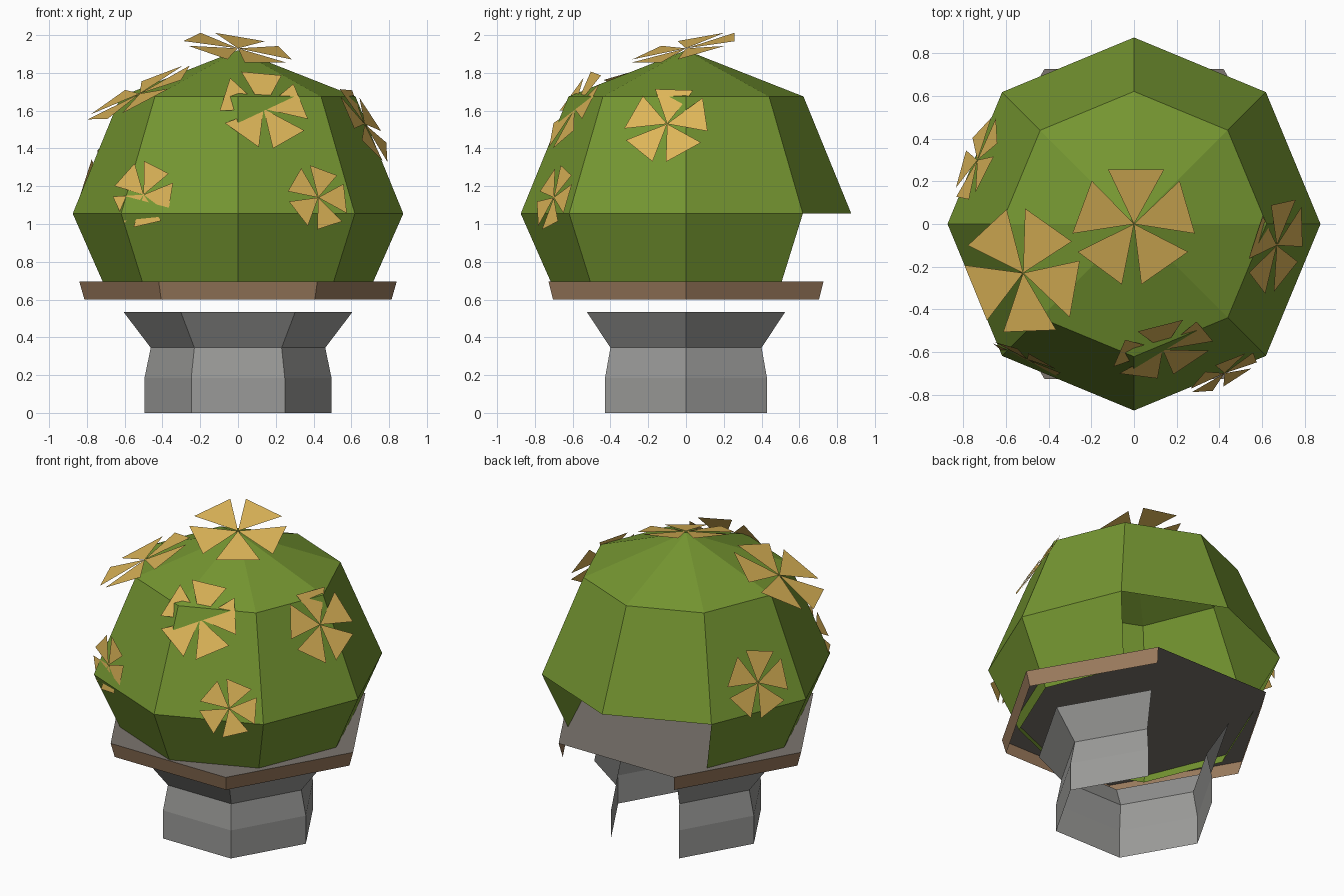
import bpy
import math
from mathutils import Vector

if "Cube" in bpy.data.objects:
    bpy.data.objects.remove(bpy.data.objects["Cube"])


def material(name, r, g, b):
    lin = lambda c: ((c / 255 + 0.055) / 1.055) ** 2.4
    m = bpy.data.materials.new(name)
    m.diffuse_color = (lin(r), lin(g), lin(b), 1)
    m.use_nodes = True
    m.node_tree.nodes["Principled BSDF"].inputs["Base Color"].default_value = m.diffuse_color
    return m


LEAF = material("leaf green", 117, 150, 49)
STONE = material("stone grey", 154, 154, 152)
SOIL = material("dark warm grey", 124, 117, 110)
RIM = material("rim brown", 156, 124, 94)
PETAL = material("petal gold", 221, 181, 88)


def make(name, verts, faces, mat):
    me = bpy.data.meshes.new(name)
    me.from_pydata(verts, [], faces)
    me.materials.append(mat)
    ob = bpy.data.objects.new(name, me)
    bpy.context.collection.objects.link(ob)
    return ob


def shell(name, n, rings, mat, apex=None, skip=()):
    """Stacked n-sided rings (radius, z); skip holds (band, side) openings."""
    verts = [(r * math.cos(math.tau * i / n), r * math.sin(math.tau * i / n), z)
             for r, z in rings for i in range(n)]
    faces = []
    for b in range(len(rings) - 1):
        for i in range(n):
            if (b, i) not in skip:
                j = (i + 1) % n
                faces.append((b * n + i, b * n + j, b * n + n + j, b * n + n + i))
    if apex is not None:
        top = (len(rings) - 1) * n
        verts.append((0, 0, apex))
        faces += [(top + i, top + (i + 1) % n, len(verts) - 1) for i in range(n)]
    return make(name, verts, faces, mat)


# Hexagonal pot, open at the back, top and bottom
shell("pot", 6, [(0.495, 0), (0.495, 0.185), (0.462, 0.345), (0.605, 0.533)],
      STONE, skip={(b, 1) for b in range(3)})

# Rim band, open at the back, and the flat soil plate on top of it
shell("rim", 6, [(0.813, 0.6), (0.84, 0.695)], RIM, skip={(0, 1)})
make("soil", [(0.84 * math.cos(math.tau * i / 6), 0.84 * math.sin(math.tau * i / 6), 0.695)
              for i in range(6)], [tuple(range(6))], SOIL)

# Eight-sided bush, two lower back panels missing
shell("bush", 8, [(0.69, 0.635), (0.875, 1.055), (0.622, 1.675)], LEAF,
      apex=1.92, skip={(0, 1), (0, 2)})


# Five-petal flowers: each petal is a flat triangle
def flower(name, centre, normal, radius, up, turn):
    c, n = Vector(centre), Vector(normal).normalized()
    v = Vector(up)
    v = (v - n * v.dot(n)).normalized()
    u = v.cross(n)
    verts, faces = [], []
    for k in range(5):
        a = math.radians(turn + 72 * k)
        verts.append(c)
        for d in (-0.47, 0.47):
            verts.append(c + radius * (u * math.cos(a + d) + v * math.sin(a + d)))
        faces.append((3 * k, 3 * k + 1, 3 * k + 2))
    make(name, verts, faces, PETAL)


Y, Z = (0, 1, 0), (0, 0, 1)
flower("flower_top", (0, 0, 1.93), (0.17, -0.24, 1), 0.295, Y, 90)
flower("flower_upper_left", (-0.52, -0.23, 1.69), (-0.52, -0.2, 1), 0.31, Y, -88)
flower("flower_upper_front", (0.135, -0.59, 1.61), (0.25, -0.8, 0.5), 0.245, Z, 84)
flower("flower_upper_right", (0.67, -0.1, 1.53), (0.82, -0.25, 0.5), 0.235, Z, 88)
flower("flower_lower_left", (-0.5, -0.635, 1.155), (-0.42, -0.88, 0.15), 0.18, Z, 66)
flower("flower_lower_right", (0.425, -0.7, 1.14), (0.45, -0.85, 0.3), 0.18, Z, 70)
flower("flower_back_left", (-0.735, 0.3, 1.24), (-0.86, 0.35, 0.3), 0.215, Z, 75)
